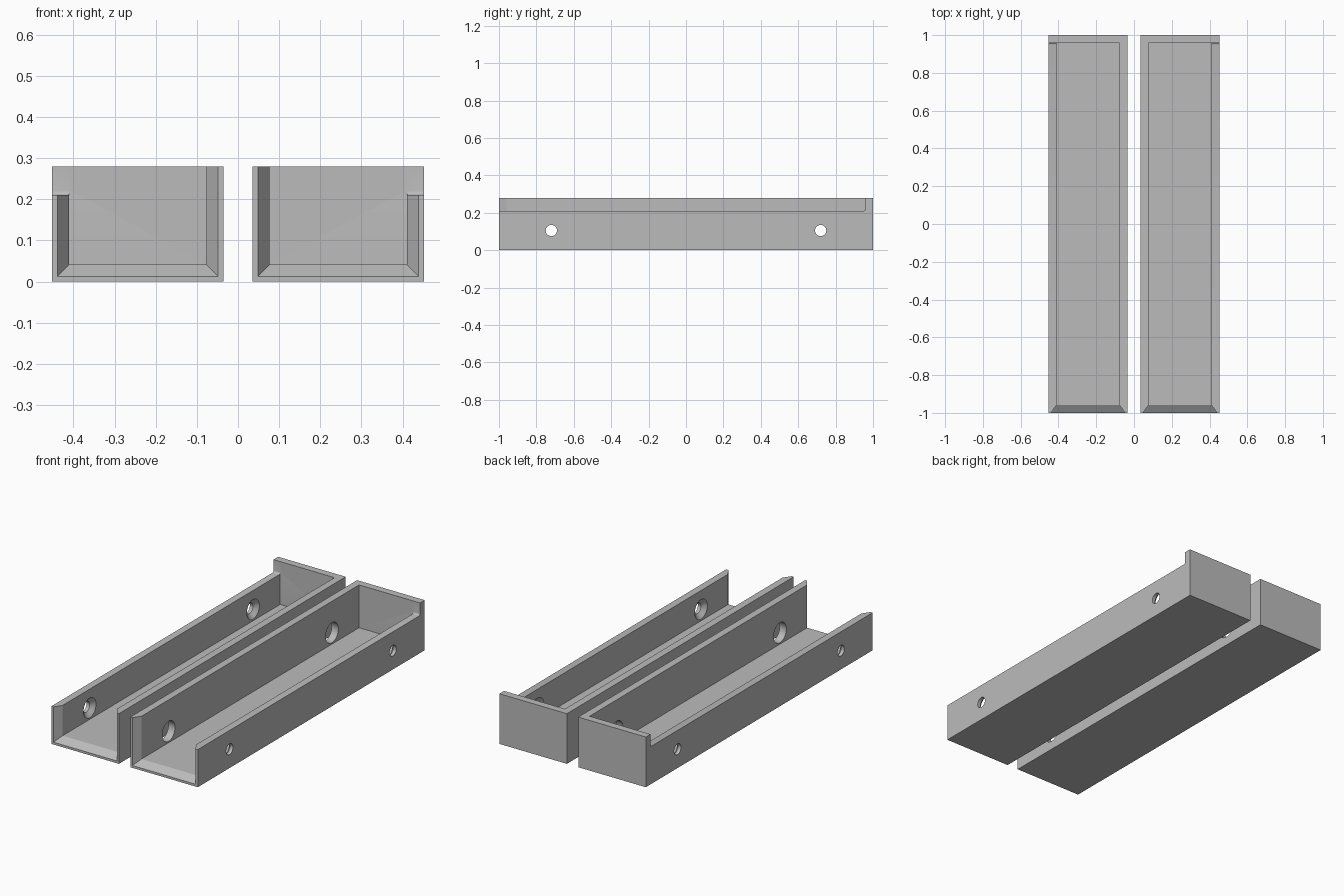
import bpy
import bmesh
from mathutils import Matrix

cube = bpy.data.objects.get("Cube")
if cube:
    bpy.data.objects.remove(cube)

X0, X1 = 0.035, 0.452      # inner and outer side of a tray
WALL, FLARE = 0.041, 0.013
HIGH, LOW = 0.28, 0.21
BACK = 1 - WALL

grey = bpy.data.materials.new("grey plastic")
grey.use_nodes = True
color = (0.5, 0.5, 0.5, 1)
grey.diffuse_color = color
grey.node_tree.nodes["Principled BSDF"].inputs["Base Color"].default_value = color


def make(name, bm):
    bmesh.ops.recalc_face_normals(bm, faces=bm.faces)
    mesh = bpy.data.meshes.new(name)
    bm.to_mesh(mesh)
    bm.free()
    mesh.materials.append(grey)
    obj = bpy.data.objects.new(name, mesh)
    bpy.context.collection.objects.link(obj)
    return obj


def loft(name, rings):
    """Closed skin through matching rings of points."""
    bm = bmesh.new()
    rows = [[bm.verts.new(p) for p in ring] for ring in rings]
    bm.faces.new(rows[0])
    bm.faces.new(rows[-1])
    for a, b in zip(rows, rows[1:]):
        for i in range(len(a)):
            j = (i + 1) % len(a)
            bm.faces.new((a[i], a[j], b[j], b[i]))
    return make(name, bm)


def section(y, left, right, low, high):
    return [(left, y, low), (right, y, low), (right, y, high), (left, y, high)]


def hole(name, y, r1, r2, x_from, x_to):
    bm = bmesh.new()
    bmesh.ops.create_cone(bm, cap_ends=True, segments=32, radius1=r1, radius2=r2,
                          depth=x_to - x_from,
                          matrix=Matrix.Translation(((x_from + x_to) / 2, y, 0.105))
                          @ Matrix.Rotation(1.5707963, 4, 'Y'))
    return make(name, bm)


# Solid block of one tray
tray = loft("left_tray", [section(y, X0, X1, 0, HIGH) for y in (-1, 1)])

# Cavity, open at the top and flared at the front
slope = (WALL - FLARE) / WALL
cutters = [loft("cavity_cutter", [
    section(y, X0 + t, X1 - t, t, 0.4)
    for y, t in ((-1.01, FLARE - 0.01 * slope), (-BACK, WALL), (BACK, WALL))])]

# Lowered outer wall with a small fillet against the back wall
notch = loft("notch_cutter", [section(y, X1 - WALL - 0.01, X1 + 0.1, LOW, 0.4)
                              for y in (-1.1, BACK)])
bm = bmesh.new()
bm.from_mesh(notch.data)
corner = [e for e in bm.edges
          if all(v.co.y > 0 and v.co.z < 0.3 for v in e.verts)]
bmesh.ops.bevel(bm, geom=corner, offset=0.01, segments=4, profile=0.5, affect='EDGES')
bm.to_mesh(notch.data)
bm.free()
cutters.append(notch)

# Screw holes, countersinks and driver access holes
inside = X1 - WALL
for y in (-0.72, 0.72):
    cutters += [hole("screw_cutter", y, 0.03, 0.03, inside - 0.05, X1 + 0.05),
                hole("countersink_cutter", y, 0.061, 0.03, inside - 0.005, inside + 0.022),
                hole("access_cutter", y, 0.056, 0.056, X0 - 0.02, X0 + WALL + 0.05)]

for cutter in cutters:
    mod = tray.modifiers.new(cutter.name, 'BOOLEAN')
    mod.operation = 'DIFFERENCE'
    mod.solver = 'EXACT'
    mod.object = cutter
bpy.context.view_layer.update()
evaluated = tray.evaluated_get(bpy.context.evaluated_depsgraph_get())
tray_mesh = bpy.data.meshes.new_from_object(evaluated)
tray.modifiers.clear()
tray.data = tray_mesh
for cutter in cutters:
    bpy.data.objects.remove(cutter)

# Mirrored partner
mirrored = tray_mesh.copy()
mirrored.transform(Matrix.Scale(-1, 4, (1, 0, 0)))
mirrored.flip_normals()
partner = bpy.data.objects.new("right_tray", mirrored)
bpy.context.collection.objects.link(partner)

# Smooth hole walls, sharp edges elsewhere
for obj in (tray, partner):
    bpy.ops.object.select_all(action='DESELECT')
    obj.select_set(True)
    bpy.context.view_layer.objects.active = obj
    bpy.ops.object.shade_smooth_by_angle(angle=0.5)
